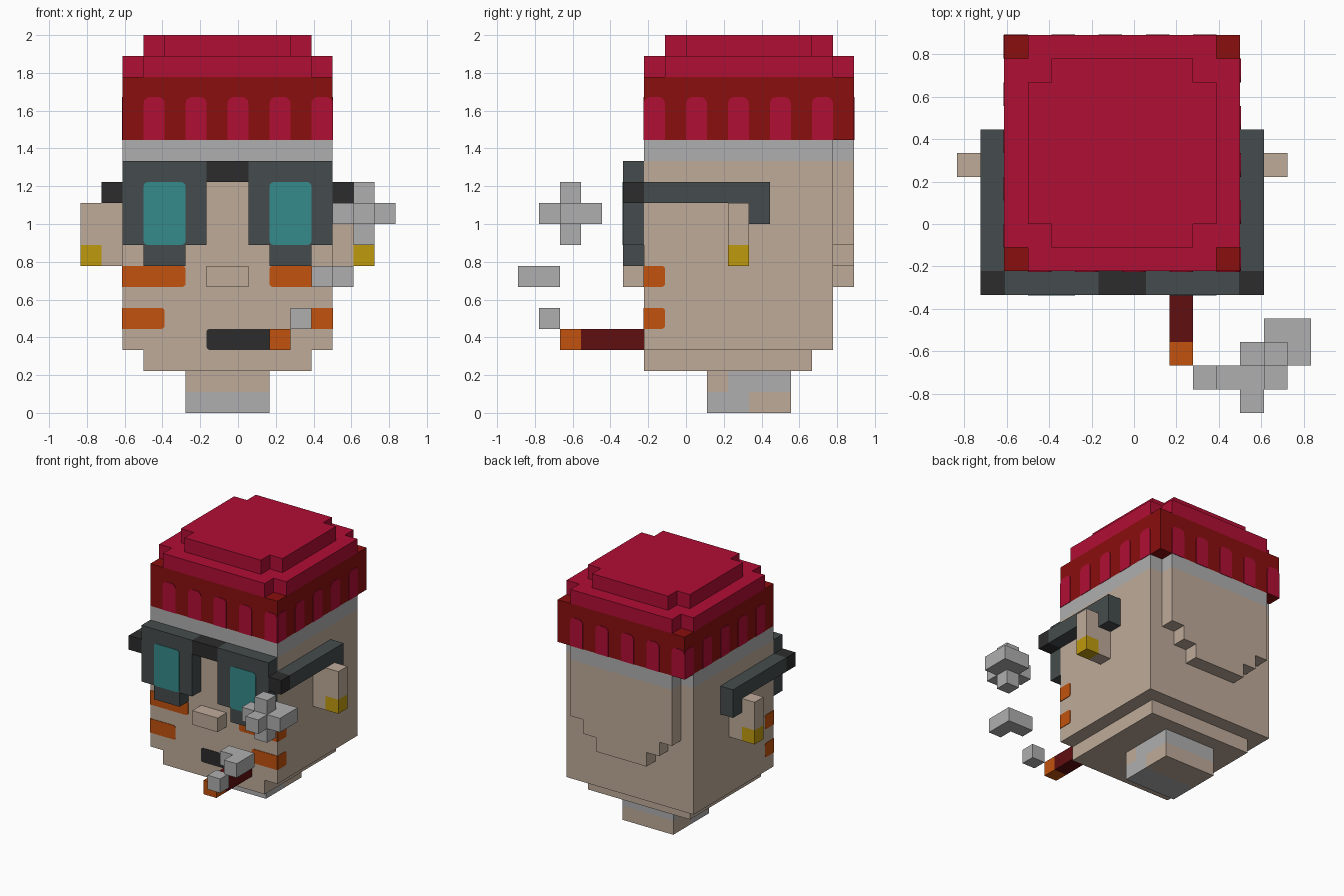
import bpy, bmesh, math
from mathutils import Vector

if "Cube" in bpy.data.objects:
    bpy.data.objects.remove(bpy.data.objects["Cube"])

U = 1 / 9          # edge length of one block
THIN = 0.004       # thickness of painted plates


def pos(i, j, k):
    """Block grid coordinates to model space."""
    return Vector(((i - 7.5) * U, (j - 8) * U, k * U))


def material(name, rgb):
    lin = [((c / 255 + 0.055) / 1.055) ** 2.4 for c in rgb] + [1]
    m = bpy.data.materials.new(name)
    m.use_nodes = True
    m.diffuse_color = lin
    m.node_tree.nodes["Principled BSDF"].inputs["Base Color"].default_value = lin
    return m


skin = material("skin", (191, 171, 154))
grey = material("light grey", (175, 175, 175))
crimson = material("crimson", (176, 14, 52))
dark_red = material("dark red", (139, 14, 14))
maroon = material("maroon", (96, 14, 16))
slate = material("slate", (69, 76, 77))
black = material("black", (44, 44, 44))
teal = material("teal", (53, 139, 139))
orange = material("orange", (194, 82, 13))
gold = material("gold", (191, 154, 13))


def finish(name, bm, mat):
    bmesh.ops.recalc_face_normals(bm, faces=bm.faces)
    mesh = bpy.data.meshes.new(name)
    bm.to_mesh(mesh)
    bm.free()
    mesh.materials.append(mat)
    ob = bpy.data.objects.new(name, mesh)
    bpy.context.collection.objects.link(ob)
    return ob


def blocks(name, mat, *boxes):
    """Union of block ranges (i0, i1, j0, j1, k0, k1) as one clean shell."""
    cells = {(i, j, k) for a, b, c, d, e, f in boxes
             for i in range(a, b) for j in range(c, d) for k in range(e, f)}
    bm = bmesh.new()
    for cell in cells:
        for axis in range(3):
            for side in (0, 1):
                near = list(cell)
                near[axis] += 2 * side - 1
                if tuple(near) in cells:
                    continue
                quad = []
                for p, q in ((0, 0), (1, 0), (1, 1), (0, 1)):
                    c = list(cell)
                    c[axis] += side
                    c[(axis + 1) % 3] += p
                    c[(axis + 2) % 3] += q
                    quad.append(bm.verts.new(pos(*c)))
                bm.faces.new(quad if side else quad[::-1])
    bmesh.ops.remove_doubles(bm, verts=bm.verts, dist=U / 100)
    bmesh.ops.dissolve_limit(bm, angle_limit=0.01, verts=bm.verts, edges=bm.edges)
    return finish(name, bm, mat)


def plate(name, mat, axis, at, sign, u0, u1, v0, v1, radii=(0, 0, 0, 0)):
    """Thin painted panel; radii run from low-u bottom corner anticlockwise."""
    corners = ((u0, v0, 1, 1), (u1, v0, -1, 1), (u1, v1, -1, -1), (u0, v1, 1, -1))
    bm = bmesh.new()
    verts = []
    for n, ((u, v, su, sv), r) in enumerate(zip(corners, radii)):
        for s in range(4 if r else 1):
            a = math.pi + n * math.pi / 2 + s * math.pi / 6
            pu = u + r * (su + math.cos(a)) if r else u
            pv = v + r * (sv + math.sin(a)) if r else v
            verts.append(bm.verts.new(pos(pu, at, pv) if axis == "y" else pos(at, pu, pv)))
    face = bm.faces.new(verts)
    out = bmesh.ops.extrude_face_region(bm, geom=[face])["geom"]
    shift = Vector((0, sign * THIN, 0)) if axis == "y" else Vector((sign * THIN, 0, 0))
    bmesh.ops.translate(bm, vec=shift, verts=[g for g in out if isinstance(g, bmesh.types.BMVert)])
    return finish(name, bm, mat)


# Head, chin and stepped back of the head
blocks("head", skin, (2, 12, 6, 15, 3, 12), (3, 11, 6, 14, 2, 3),
       (3, 11, 15, 16, 8, 12), (4, 10, 15, 16, 7, 8), (5, 9, 15, 16, 6, 7))
blocks("head_band", grey, (2, 12, 6, 15, 12, 13), (3, 11, 15, 16, 12, 13))
blocks("nose", skin, (6, 8, 5, 6, 6, 7))

# Neck with a slanted wrap
blocks("neck_front", skin, (5, 9, 9, 10, 1, 2))
blocks("neck_back", skin, (5, 9, 11, 13, 0, 1))
blocks("neck_wrap", grey, (5, 9, 9, 11, 0, 1), (5, 9, 10, 13, 1, 2))

# Hat: ribbed brim and two notched crown layers
blocks("hat_brim", dark_red, (2, 12, 6, 16, 13, 16))
blocks("hat_crown", crimson, (2, 12, 7, 15, 16, 17), (3, 11, 6, 16, 16, 17),
       (3, 11, 8, 14, 17, 18), (4, 10, 7, 15, 17, 18))
ARCH = (0, 0, 0.3, 0.3)
for n in range(5):
    i, j = 3 + 2 * n, 6 + 2 * n
    plate("hat_rib_front", crimson, "y", 6, -1, i, i + 1, 13, 15.05, ARCH)
    plate("hat_rib_back", crimson, "y", 16, 1, i - 1, i, 13, 15.05, ARCH)
    plate("hat_rib_left", crimson, "x", 12, 1, j, j + 1, 13, 15.05, ARCH)
    plate("hat_rib_right", crimson, "x", 2, -1, j + 1, j + 2, 13, 15.05, ARCH)

# Goggles: frames, lenses, bridge
for side, i in (("right", 2), ("left", 8)):
    blocks(side + "_goggle_frame", slate, (i, i + 4, 5, 6, 8, 12), (i + 1, i + 3, 5, 6, 7, 8))
    plate(side + "_lens", teal, "y", 5, -1, i + 1, i + 3, 8, 11, (0.2,) * 4)
blocks("goggle_bridge", black, (6, 8, 5, 6, 11, 12))

# Goggle arms, ears, earrings and cheek paint on both sides
for side, arm, ear, ring, wall, sign in (("right", 1, 0, 0, 2, -1), ("left", 12, 12, 13, 12, 1)):
    blocks(side + "_goggle_hinge", black, (arm, arm + 1, 5, 6, 10, 11))
    blocks(side + "_goggle_arm", slate, (arm, arm + 1, 6, 12, 10, 11), (arm, arm + 1, 11, 12, 9, 10))
    blocks(side + "_ear", skin, (ear, ear + 2, 10, 11, 8, 10), (arm, arm + 1, 10, 11, 7, 8))
    blocks(side + "_earring", gold, (ring, ring + 1, 10, 11, 7, 8))
    for k, length in ((6, 3), (4, 2)):
        u0, u1 = sorted((wall, wall - sign * length))
        ends = (0, 0.15, 0.15, 0) if sign < 0 else (0.15, 0, 0, 0.15)
        plate(side + "_cheek_stripe", orange, "y", 6, -1, u0, u1, k, k + 1, ends)
        plate(side + "_cheek_stripe_side", orange, "x", wall, sign, 6, 7, k, k + 1,
              (0, 0.15, 0.15, 0))

# Mouth and cigar
plate("mouth", black, "y", 6, -1, 6, 9, 3, 4, (0.15, 0, 0, 0.15))
blocks("cigar", maroon, (9, 10, 3, 6, 3, 4))
blocks("cigar_ember", orange, (9, 10, 2, 3, 3, 4))

# Smoke puffs
blocks("smoke_small", grey, (10, 11, 1, 2, 4, 5))
blocks("smoke_middle", grey, (11, 13, 1, 2, 6, 7), (12, 13, 0, 1, 6, 7))
blocks("smoke_large", grey, (12, 15, 2, 3, 9, 10), (13, 14, 1, 4, 9, 10),
       (14, 15, 3, 4, 9, 10), (13, 14, 2, 3, 8, 11))
